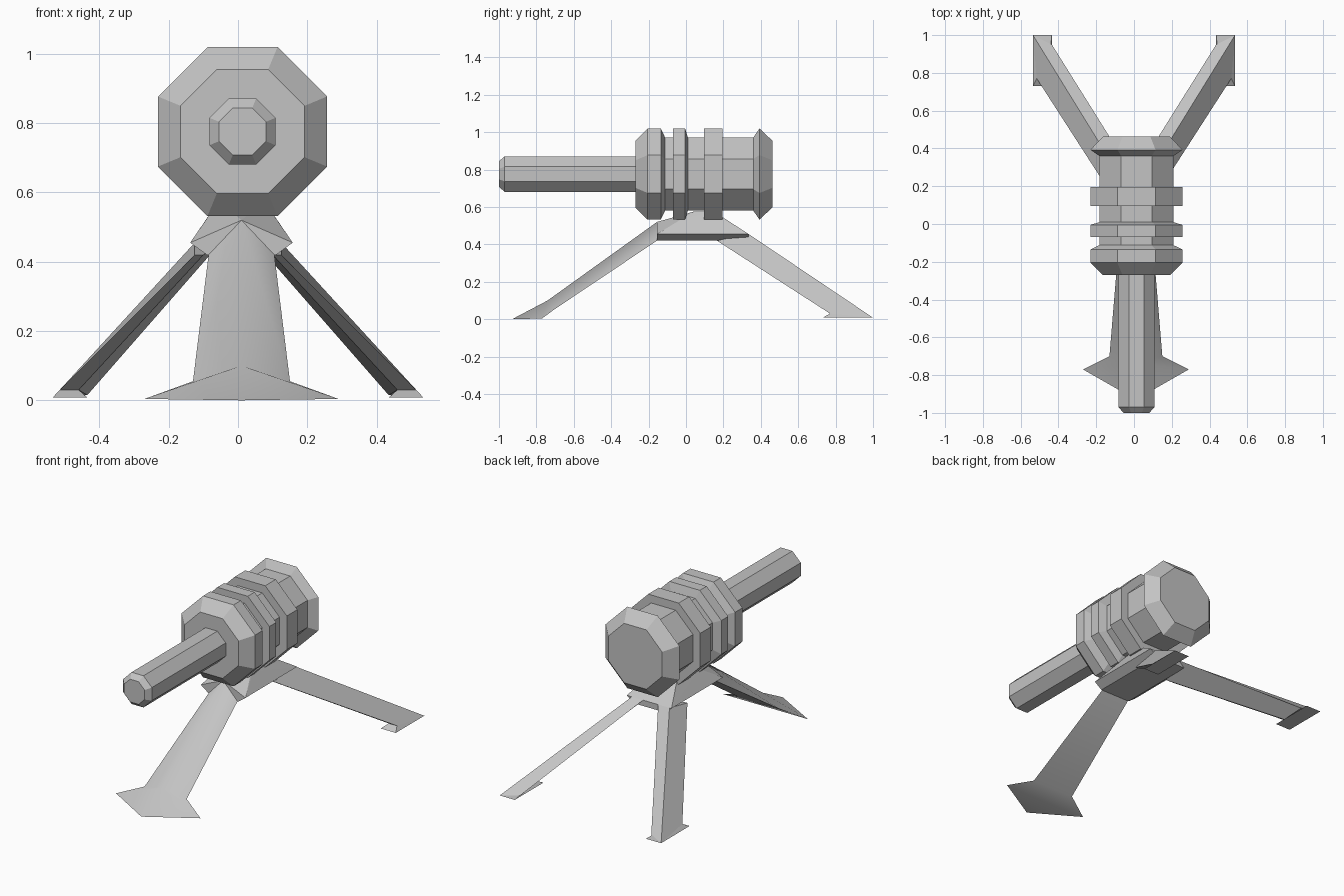
import bpy, bmesh, math

if "Cube" in bpy.data.objects:
    bpy.data.objects.remove(bpy.data.objects["Cube"])

grey = bpy.data.materials.new("plain_grey")
grey.use_nodes = True
colour = (0.55, 0.55, 0.55, 1)
grey.diffuse_color = colour
grey.node_tree.nodes["Principled BSDF"].inputs["Base Color"].default_value = colour

AXIS_X, AXIS_Z = 0.013, 0.776   # centre line of the barrel and housing
MID_X = 0.01                    # centre line of the mount and front leg


def finish(name, bm):
    bmesh.ops.recalc_face_normals(bm, faces=bm.faces)
    mesh = bpy.data.meshes.new(name)
    bm.to_mesh(mesh)
    bm.free()
    mesh.materials.append(grey)
    obj = bpy.data.objects.new(name, mesh)
    bpy.context.collection.objects.link(obj)
    return obj


def build(name, points, faces):
    bm = bmesh.new()
    verts = [bm.verts.new(p) for p in points]
    for face in faces:
        bm.faces.new([verts[i] for i in face])
    return finish(name, bm)


def hull(name, points):
    bm = bmesh.new()
    for p in points:
        bm.verts.new(p)
    bmesh.ops.convex_hull(bm, input=bm.verts)
    bmesh.ops.dissolve_limit(bm, angle_limit=0.01, verts=bm.verts, edges=bm.edges)
    return finish(name, bm)


def octagon_lathe(name, profile):
    """Sweep (y, flat radius) pairs into a closed eight-sided solid along y."""
    bm = bmesh.new()
    rings = []
    for y, flat in profile:
        r = flat / math.cos(math.pi / 8)
        angles = [math.pi / 8 + i * math.pi / 4 for i in range(8)]
        rings.append([bm.verts.new((AXIS_X + r * math.cos(a), y, AXIS_Z + r * math.sin(a)))
                      for a in angles])
    for a, b in zip(rings, rings[1:]):
        for i in range(8):
            j = (i + 1) % 8
            bm.faces.new((a[i], a[j], b[j], b[i]))
    bm.faces.new(rings[0])
    bm.faces.new(rings[-1])
    return finish(name, bm)


def pair(half, y, z):
    return [(MID_X - half, y, z), (MID_X + half, y, z)]


# Housing with raised bands, and the barrel
CORE, BAND = 0.196, 0.244
octagon_lathe("housing", [
    (-0.27, 0.179), (-0.205, BAND), (-0.135, BAND), (-0.112, CORE),
    (-0.07, CORE), (-0.07, BAND), (-0.005, BAND), (0.01, CORE),
    (0.095, CORE), (0.095, BAND), (0.195, BAND), (0.195, CORE),
    (0.36, CORE), (0.393, BAND), (0.462, 0.178)])
octagon_lathe("barrel", [(-1.0, 0.068), (-0.97, 0.095), (-0.26, 0.095)])

# Faceted mount under the housing, with a peak over the front leg
FRONT, BACK = -0.155, 0.335
hull("mount", pair(0.1, FRONT, 0.42) + pair(0.1, BACK, 0.42)
     + pair(0.148, FRONT, 0.455) + pair(0.148, BACK, 0.455)
     + pair(0.09, 0.0, 0.54) + pair(0.065, 0.04, 0.575) + pair(0.065, 0.15, 0.575)
     + [(MID_X, FRONT, 0.52)])

# Ridged front leg with a spread foot
ridge = [(MID_X, FRONT, 0.52), (MID_X, -0.74, 0.1), (MID_X, -0.93, 0.0)]
edges = pair(0.095, FRONT, 0.42) + pair(0.14, -0.70, 0.055) + pair(0.28, -0.77, 0.004)
front_leg = build("front_leg", ridge + edges, [
    (0, 1, 5, 3), (0, 4, 6, 1),          # upper slopes
    (1, 2, 7, 5), (1, 6, 8, 2),          # foot slopes
    (3, 5, 6, 4), (5, 7, 8, 6),          # underside
    (7, 2, 8), (0, 3, 4)])               # sole and top end
bpy.ops.object.select_all(action="DESELECT")
front_leg.select_set(True)
bpy.context.view_layer.objects.active = front_leg
bpy.ops.object.shade_smooth_by_angle(angle=math.radians(85))

# Two flat rear legs, each with a small foot
for side, label in ((1, "left"), (-1, "right")):
    top = [(0.1, 0.165, 0.42), (0.125, 0.165, 0.42), (0.125, BACK, 0.455), (0.05, BACK, 0.455)]
    end = [(0.46, 0.77, 0.03), (0.515, 0.77, 0.03), (0.535, 1.0, 0.008), (0.435, 0.95, 0.015)]
    sides = [(i, (i + 1) % 4, (i + 1) % 4 + 4, i + 4) for i in range(4)]
    build(f"rear_leg_{label}", [(side * x, y, z) for x, y, z in top + end],
          sides + [(0, 1, 2, 3), (4, 5, 6, 7)])
    foot = [(0.435, 0.73, 0.008), (0.535, 0.73, 0.008), (0.535, 1.0, 0.008), (0.435, 1.0, 0.008),
            (0.46, 0.77, 0.03), (0.515, 0.77, 0.03)]
    hull(f"rear_foot_{label}", [(side * x, y, z) for x, y, z in foot])
